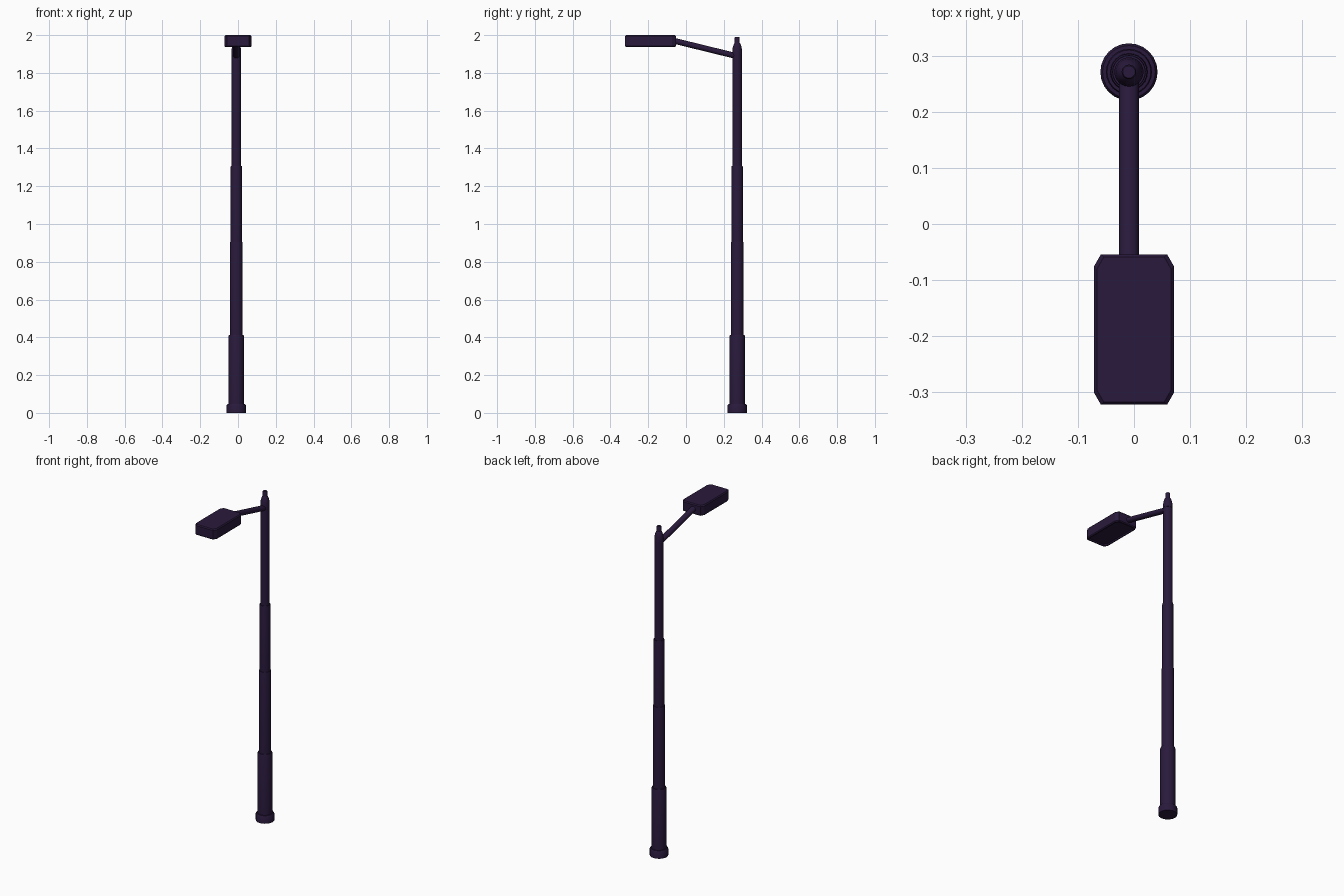
import bpy, bmesh, math
from mathutils import Vector

if "Cube" in bpy.data.objects:
    bpy.data.objects.remove(bpy.data.objects["Cube"])

PX, PY = -0.009, 0.271          # pole axis
mat = bpy.data.materials.new("dark_paint")
mat.diffuse_color = (0.022, 0.010, 0.045, 1)
mat.use_nodes = True
mat.node_tree.nodes["Principled BSDF"].inputs["Base Color"].default_value = mat.diffuse_color


def finish(name, bm, smooth=True):
    bmesh.ops.recalc_face_normals(bm, faces=bm.faces)
    mesh = bpy.data.meshes.new(name)
    bm.to_mesh(mesh)
    bm.free()
    ob = bpy.data.objects.new(name, mesh)
    bpy.context.collection.objects.link(ob)
    mesh.materials.append(mat)
    if smooth:
        bpy.ops.object.select_all(action='DESELECT')
        ob.select_set(True)
        bpy.context.view_layer.objects.active = ob
        bpy.ops.object.shade_smooth_by_angle(angle=math.radians(35))
    return ob


def skin(bm, rings):
    """Bridge successive closed loops of points and cap both ends."""
    loops = [[bm.verts.new(p) for p in r] for r in rings]
    for a, b in zip(loops, loops[1:]):
        n = len(a)
        for i in range(n):
            bm.faces.new((a[i], a[(i + 1) % n], b[(i + 1) % n], b[i]))
    bm.faces.new(loops[0][::-1])
    bm.faces.new(loops[-1])


def turned(name, profile, sides=24):
    bm = bmesh.new()
    skin(bm, [[(PX + r * math.cos(2 * math.pi * i / sides),
                PY + r * math.sin(2 * math.pi * i / sides), z)
               for i in range(sides)] for r, z in profile])
    return finish(name, bm)


# stepped pole, rounded cap and finial
turned("base_collar", [(0.051, 0), (0.051, 0.04), (0.047, 0.046), (0.04, 0.046)])
turned("pole", [(0.041, 0.02), (0.041, 0.405), (0.039, 0.412), (0.034, 0.412),
                (0.033, 0.9), (0.032, 0.906), (0.030, 0.906),
                (0.030, 1.3), (0.029, 1.306), (0.026, 1.306), (0.025, 1.905)])
turned("pole_cap", [(0.026, 1.895), (0.026, 1.915), (0.023, 1.937), (0.017, 1.955),
                    (0.013, 1.96)])
turned("finial", [(0.013, 1.95), (0.013, 1.986), (0.011, 1.99)])

# sloping arm
bm = bmesh.new()
a, b = Vector((PX, PY, 1.888)), Vector((PX, -0.08, 1.974))
up = (b - a).cross(Vector((1, 0, 0))).normalized()
skin(bm, [[p + Vector((0.0175 * math.cos(t), 0, 0)) + up * 0.0155 * math.sin(t)
           for t in [2 * math.pi * i / 16 for i in range(16)]] for p in (a, b)])
finish("arm", bm)


# lamp head: cut-corner box, bevelled rims, recessed underside
def octagon(inset, z):
    hx, hy, cx, cy = 0.071 - inset, 0.134 - inset, 0.012, 0.021
    quad = [(hx, hy - cy), (hx - cx, hy)]
    pts = quad + [(-x, y) for x, y in quad[::-1]]
    pts += [(-x, -y) for x, y in pts]
    return [(x, y - 0.188, z) for x, y in pts]


bm = bmesh.new()
skin(bm, [octagon(0.012, 1.944), octagon(0.010, 1.937), octagon(0.004, 1.937),
          octagon(0, 1.942), octagon(0, 1.994), octagon(0.005, 2.0)])
finish("lamp_head", bm, smooth=False)
